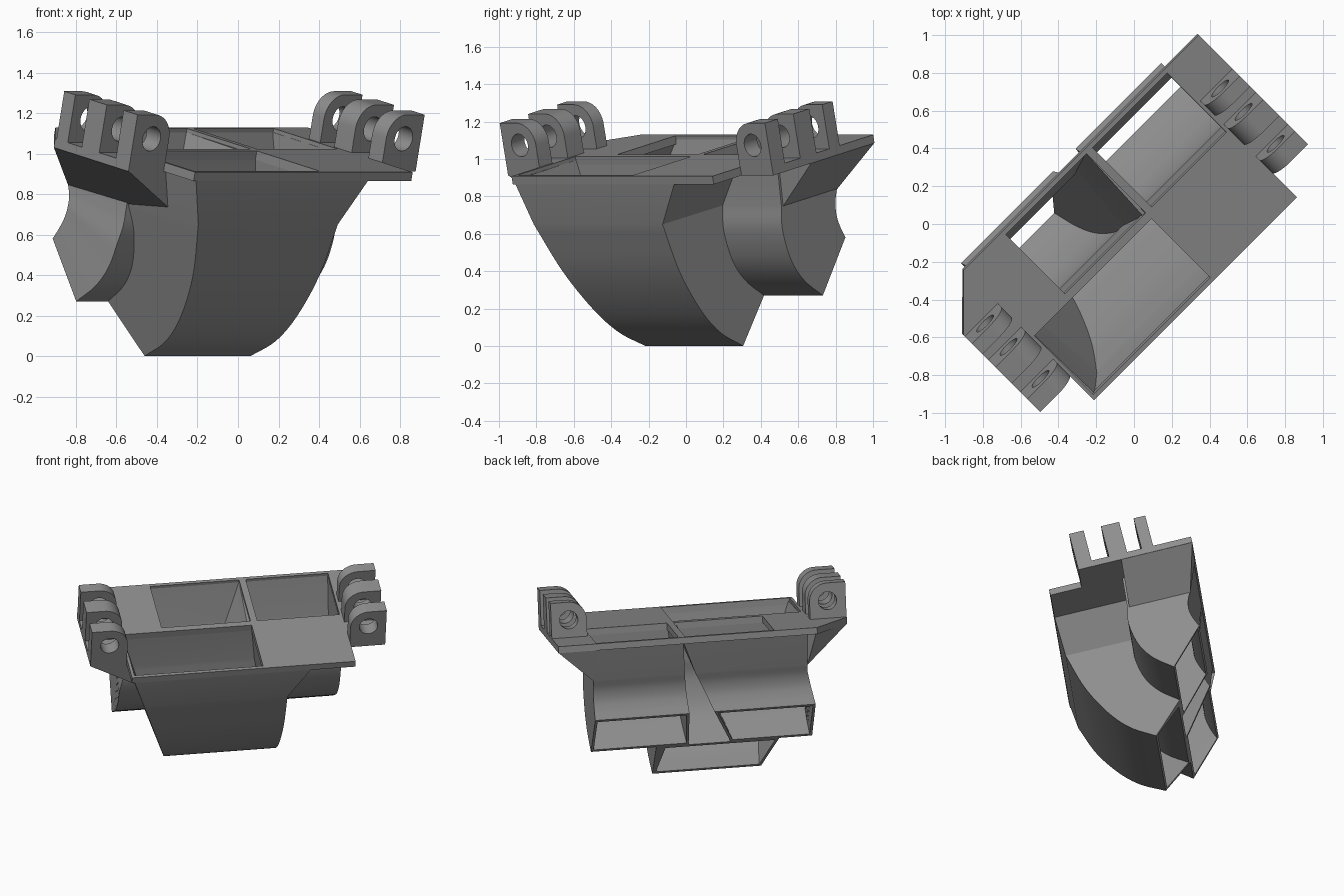
import bpy, bmesh, math
from mathutils import Vector, Matrix

if "Cube" in bpy.data.objects:
    bpy.data.objects.remove(bpy.data.objects["Cube"])

YAW = Matrix.Rotation(math.radians(45), 3, 'Z')
TILT = math.radians(12.8)
CT, ST = math.cos(TILT), math.sin(TILT)

grey = bpy.data.materials.new("plain grey")
grey.diffuse_color = (0.27, 0.27, 0.27, 1)
grey.use_nodes = True
grey.node_tree.nodes["Principled BSDF"].inputs["Base Color"].default_value = grey.diffuse_color


def tilted(u, s, w):
    """Plate frame: u along the plate, s up its slope, w out of its top."""
    return YAW @ Vector((u, -0.5 + s * CT - w * ST, 0.91 + s * ST + w * CT))


def finish(name, bm):
    bmesh.ops.recalc_face_normals(bm, faces=bm.faces)
    mesh = bpy.data.meshes.new(name)
    bm.to_mesh(mesh)
    bm.free()
    mesh.materials.append(grey)
    ob = bpy.data.objects.new(name, mesh)
    bpy.context.collection.objects.link(ob)
    bpy.ops.object.select_all(action='DESELECT')
    ob.select_set(True)
    bpy.context.view_layer.objects.active = ob
    bpy.ops.object.shade_smooth_by_angle(angle=math.radians(28))
    return ob


def prism(name, loops, lo, hi, place):
    """Extrude an outline (first loop) with holes (other loops) from lo to hi."""
    bm = bmesh.new()
    edges = []
    for loop in loops:
        vs = [bm.verts.new((p, q, lo)) for p, q in loop]
        edges += [bm.edges.new((vs[i], vs[i - 1])) for i in range(len(vs))]
    bmesh.ops.triangle_fill(bm, use_beauty=True, use_dissolve=False, edges=edges)
    ext = bmesh.ops.extrude_face_region(bm, geom=bm.faces[:], use_keep_orig=True)
    for v in ext['geom']:
        if isinstance(v, bmesh.types.BMVert):
            v.co.z = hi
    for v in bm.verts:
        v.co = place(*v.co)
    return finish(name, bm)


def hull(name, points):
    bm = bmesh.new()
    for p in points:
        bm.verts.new(tilted(*p))
    bmesh.ops.convex_hull(bm, input=bm.verts[:])
    return finish(name, bm)


def rect(u0, u1, s0, s1):
    return [(u0, s0), (u1, s0), (u1, s1), (u0, s1)]


# Top plate with its three openings
outline = [(-0.81, -0.01), (0.71, -0.01), (0.71, 0.205), (0.95, 0.205), (0.95, 0.99),
           (-0.81, 0.99), (-1.055, 0.74), (-1.055, 0.205), (-0.81, 0.205)]
prism("top_plate", [outline, rect(-0.79, 0.085, 0.015, 0.465),
                    rect(-0.52, 0.085, 0.51, 0.965), rect(0.13, 0.69, 0.51, 0.965)],
      -0.045, 0, tilted)

# Hinge lugs: square outer corner, rounded inner corner, round pin hole
for side, centre, outer, label in ((1, 0.83, 0.12, "right"), (-1, -0.93, 0.125, "left")):
    arc = [(-0.122 * math.sin(a), 0.12 + 0.122 * math.cos(a))
           for a in (math.pi / 2 * i / 12 for i in range(13))]
    body = [(-0.122, -0.02), (outer, -0.02), (outer, 0.242)] + arc
    hole = [(0.062 * math.cos(a), 0.12 + 0.062 * math.sin(a))
            for a in (math.tau * i / 32 for i in range(32))]
    for n, (s0, s1) in enumerate(((0.205, 0.305), (0.425, 0.55), (0.65, 0.73))):
        prism(f"{label}_lug_{n + 1}", [body, hole], s0, s1,
              lambda e, w, s: tilted(centre + side * e, s, w))

# Gussets carrying the lugs
hull("right_gusset", [(0.69, 0.5, -0.03), (0.95, 0.5, -0.044), (0.95, 0.99, -0.044),
                      (0.69, 0.99, -0.03), (0.70, 0.48, -0.28), (0.70, 0.9, -0.28)])
hull("left_gusset", [(-0.80, 0.205, -0.03), (-1.055, 0.205, -0.044), (-1.055, 0.74, -0.044),
                     (-0.80, 0.99, -0.044), (-0.74, 0.205, -0.225), (-0.75, 0.47, -0.27),
                     (-0.75, 0.9, -0.27)])


# Curved walls as (v, z) profiles: straight to the fold, then curving to the outlet
def smooth(pts, steps=6):
    top, *p = [Vector(q) for q in pts]
    p = [2 * p[0] - p[1]] + p + [2 * p[-1] - p[-2]]
    out = [top]
    for i in range(1, len(p) - 2):
        for k in range(steps):
            t = k / steps
            a, b, c, d = p[i - 1:i + 3]
            out.append(0.5 * (2 * b + (c - a) * t + (2 * a - 5 * b + 4 * c - d) * t * t
                              + (3 * b - a - 3 * c + d) * t ** 3))
    return out + [p[-2]]


front_wall = smooth([(-0.505, 0.888), (-0.437, 0.65), (-0.31, 0.40), (-0.155, 0.20),
                     (-0.005, 0.075), (0.172, 0.0)])
divider = smooth([(-0.02, 0.998), (0.016, 0.751), (0.025, 0.62), (0.09, 0.46),
                  (0.19, 0.35), (0.33, 0.27)])
back_wall = smooth([(0.465, 1.109), (0.437, 0.847), (0.425, 0.77), (0.433, 0.70),
                    (0.46, 0.64), (0.50, 0.58)])


def chute(name, near, far, outer, inner, wall=0.02):
    """Tube between two walls; outer/inner give (left, right) u at a point."""
    bm = bmesh.new()
    rings = []
    for f, b in zip(near, far):
        d = (b - f).normalized() * wall
        both = []
        for fn, p, q in ((outer, f, b), (inner, f + d, b - d)):
            (pl, pr), (ql, qr) = fn(p), fn(q)
            both.append([bm.verts.new(YAW @ Vector(c)) for c in
                         ((pl, *p), (pr, *p), (qr, *q), (ql, *q))])
        rings.append(both)
    for r0, r1 in zip(rings, rings[1:]):
        for side in (0, 1):
            for k in range(4):
                j = (k + 1) % 4
                bm.faces.new((r0[side][k], r0[side][j], r1[side][j], r1[side][k]))
    for o, n in (rings[0], rings[-1]):      # rims
        for k in range(4):
            j = (k + 1) % 4
            bm.faces.new((o[k], o[j], n[j], n[k]))
    return finish(name, bm)


def clamp(x):
    return min(max(x, 0), 1)


def front_outer(p):
    w = (p.y - 0.91) * CT - (p.x + 0.5) * ST
    return max(-0.48 - 0.36 * p.y, -0.81), 0.26 + 0.165 * clamp((w + 0.265) / 0.22)


def front_inner(p):
    return max(-0.46 - 0.36 * p.y, -0.79), 0.24 - 0.155 * clamp(p.y / 0.89)


def ramp(u_top, u_low):
    """Sloping side wall: u_top at the plate, u_low level with the back lip."""
    return lambda p: u_top + (u_low - u_top) * max((1.05 - p.y) / 0.47, 0)


left_out, left_in = ramp(0.105, -0.106), ramp(0.085, -0.126)
left_slope = ramp(-0.52, -0.78)
right_out, right_in = ramp(0.10, 0.064), ramp(0.13, 0.084)

chute("front_chute", front_wall, divider, front_outer, front_inner)
chute("back_left_chute", divider, back_wall,
      lambda p: (-0.75 - 0.05 * clamp((0.8 - p.y) / 0.25), left_out(p)),
      lambda p: (max(left_slope(p), -0.73 - 0.05 * clamp((0.8 - p.y) / 0.25)), left_in(p)))
chute("back_right_chute", divider, back_wall,
      lambda p: (right_out(p), 0.705), lambda p: (right_in(p), 0.688))
